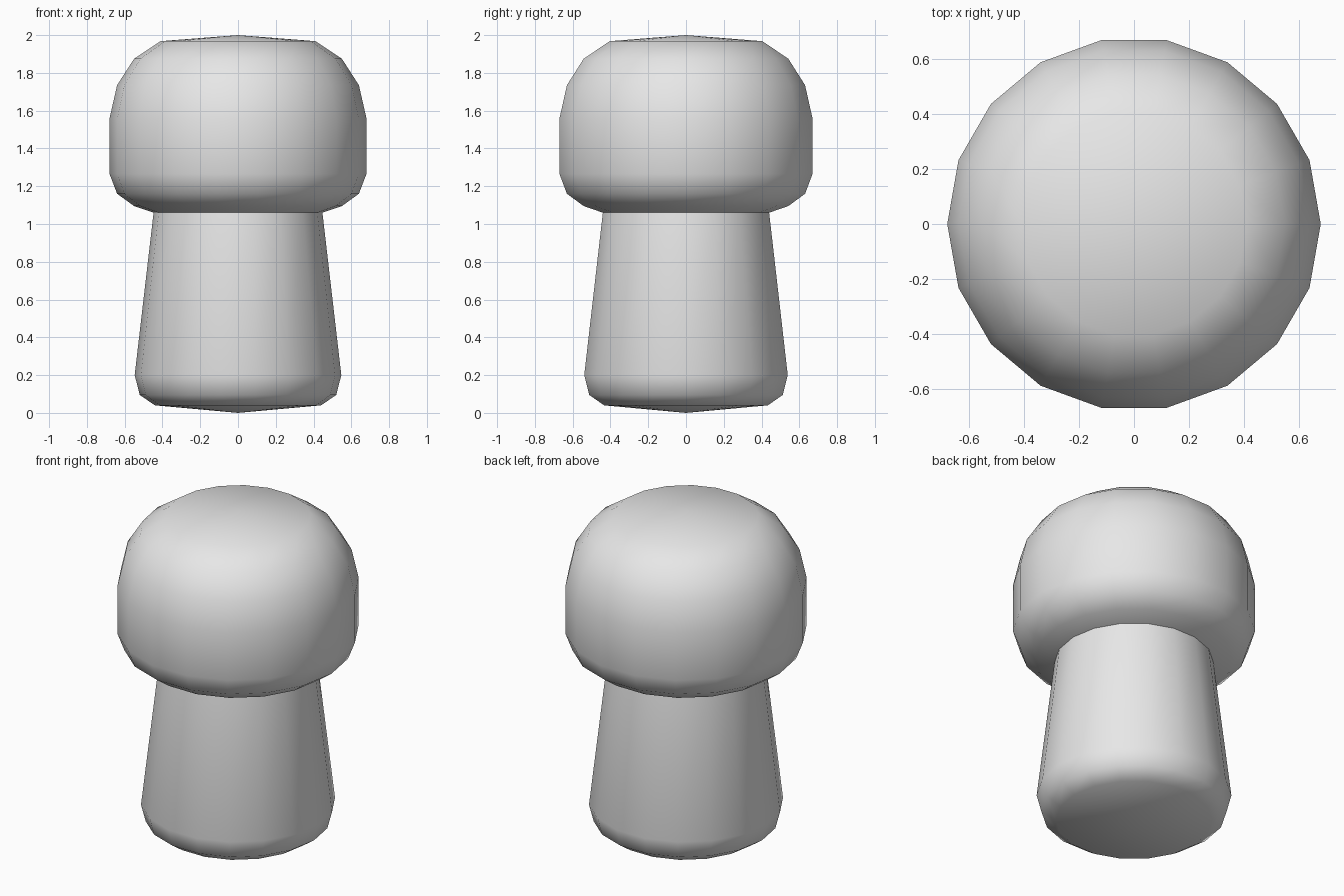
import bpy
import bmesh
from math import radians, tau

SIDES = 18

cube = bpy.data.objects.get("Cube")
if cube:
    bpy.data.objects.remove(cube, do_unlink=True)


def make_material(name, colour):
    mat = bpy.data.materials.new(name)
    mat.use_nodes = True
    mat.diffuse_color = colour
    mat.node_tree.nodes["Principled BSDF"].inputs["Base Color"].default_value = colour
    return mat


def lathe(name, profile, mat):
    """Spin a (radius, height) profile round z into a closed body."""
    bm = bmesh.new()
    verts = [bm.verts.new((r, 0, z)) for r, z in profile]
    edges = [bm.edges.new(pair) for pair in zip(verts, verts[1:])]
    bmesh.ops.spin(bm, geom=verts + edges, cent=(0, 0, 0), axis=(0, 0, 1),
                   angle=tau, steps=SIDES)
    bmesh.ops.remove_doubles(bm, verts=bm.verts, dist=0.001)
    bmesh.ops.recalc_face_normals(bm, faces=bm.faces)
    mesh = bpy.data.meshes.new(name)
    bm.to_mesh(mesh)
    bm.free()
    mesh.materials.append(mat)
    obj = bpy.data.objects.new(name, mesh)
    bpy.context.collection.objects.link(obj)
    return obj


# Tapered stem with a rounded foot
stem = [(0, 0), (0.44, 0.04), (0.52, 0.095), (0.547, 0.2), (0.447, 1.06)]
# Bulging head with a shallow peaked top
head = [(0.55, 1.095), (0.64, 1.16), (0.68, 1.265), (0.68, 1.56),
        (0.64, 1.735), (0.55, 1.875), (0.41, 1.968), (0, 2)]

stopper = lathe("bottle_stopper", stem + head,
                make_material("light_grey", (0.8, 0.8, 0.8, 1)))

# Smooth everywhere except the crease under the head
bpy.ops.object.select_all(action="DESELECT")
stopper.select_set(True)
bpy.context.view_layer.objects.active = stopper
bpy.ops.object.shade_smooth_by_angle(angle=radians(50))
